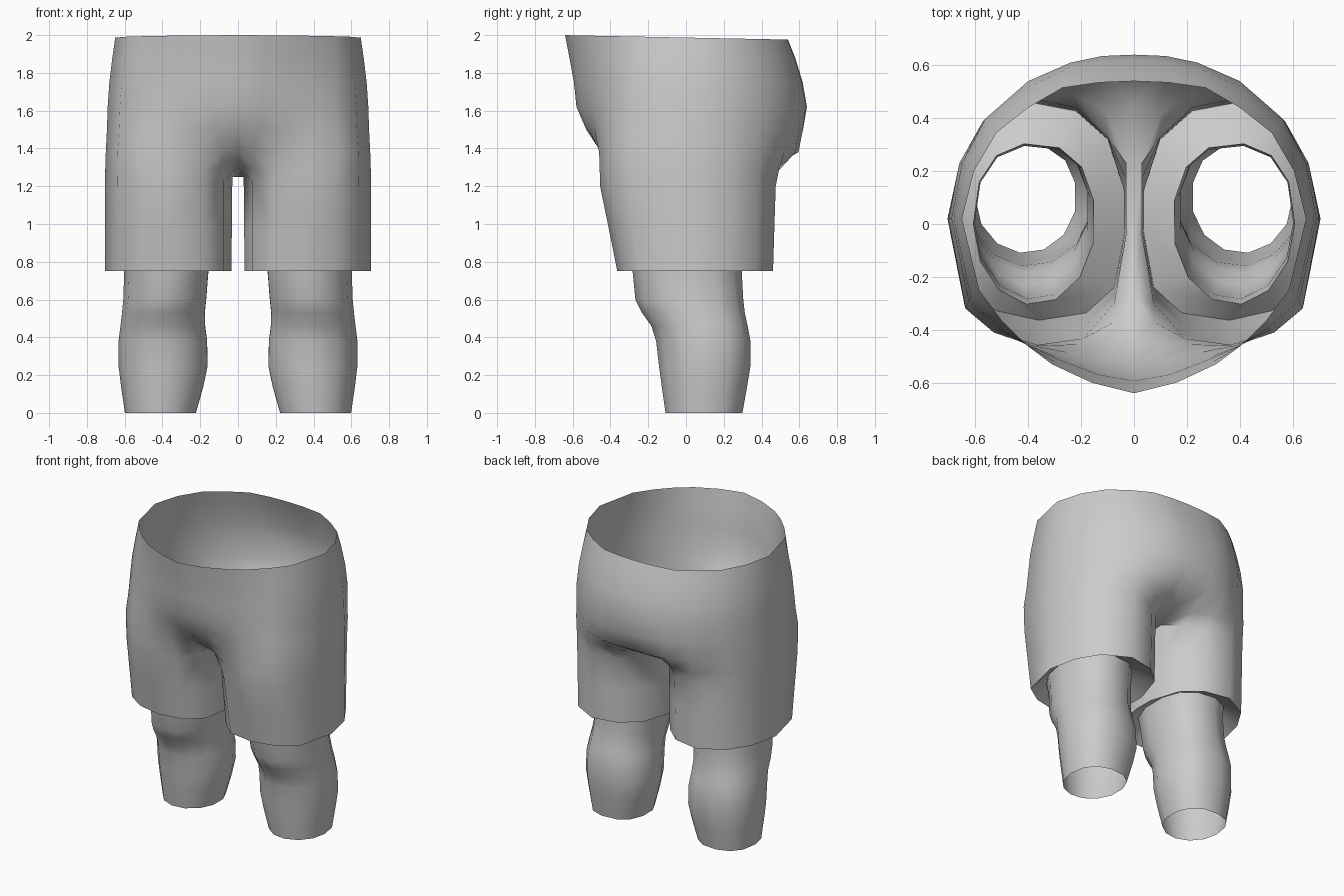
import bpy, bmesh, math

if "Cube" in bpy.data.objects:
    bpy.data.objects.remove(bpy.data.objects["Cube"])

grey = bpy.data.materials.new("plain grey")
grey.diffuse_color = (0.6, 0.6, 0.6, 1)
grey.use_nodes = True
grey.node_tree.nodes["Principled BSDF"].inputs["Base Color"].default_value = grey.diffuse_color


def finish(bm, name, angle):
    """Turn a right-hand half into a mirrored, smooth-shaded object."""
    bmesh.ops.recalc_face_normals(bm, faces=bm.faces)
    mesh = bpy.data.meshes.new(name)
    bm.to_mesh(mesh)
    bm.free()
    mesh.materials.append(grey)
    ob = bpy.data.objects.new(name, mesh)
    bpy.context.collection.objects.link(ob)
    mod = ob.modifiers.new("Mirror", 'MIRROR')
    mod.use_clip = True
    mod.merge_threshold = 0.002
    bpy.ops.object.select_all(action='DESELECT')
    ob.select_set(True)
    bpy.context.view_layer.objects.active = ob
    bpy.ops.object.shade_smooth_by_angle(angle=math.radians(angle))
    return ob


def bridge(bm, a, b, closed):
    n = len(a)
    for i in range(n if closed else n - 1):
        j = (i + 1) % n
        bm.faces.new((a[i], a[j], b[j], b[i]))


def blend(a, b, t):
    return [tuple(p + (q - p) * t for p, q in zip(u, v)) for u, v in zip(a, b)]


def leg_ring(z, x0, x1, y0, y1):
    """Oval of 13 points from the inner side round the front, boxier behind."""
    pts = []
    for k in range(13):
        a = math.pi + (k + 0.5) / 13 * math.tau
        c, s = math.cos(a), math.sin(a)
        if s > 0:
            c, s = math.copysign(abs(c) ** 0.85, c), s ** 0.85
        pts.append(((x0 + x1) / 2 + (x1 - x0) / 2 * c * 1.01,
                    (y0 + y1) / 2 + (y1 - y0) / 2 * s, z))
    return pts


# Half outlines from front centre, round the hip, to back centre
waist = [(0, -.64), (.16, -.60), (.31, -.53), (.41, -.455), (.50, -.365),
         (.585, -.25), (.65, .02), (.605, .20), (.52, .345), (.40, .44),
         (.27, .515), (.13, .535), (0, .54)]
seat = [(0, -.58), (.13, -.56), (.28, -.505), (.41, -.455), (.52, -.39),
        (.625, -.29), (.69, .02), (.65, .23), (.56, .40), (.40, .54),
        (.24, .61), (.12, .635), (0, .64)]
groin = [(0, -.45), (.08, -.445), (.21, -.455), (.37, -.46), (.53, -.41),
         (.637, -.32), (.70, .02), (.66, .23), (.57, .39), (.40, .52),
         (.24, .58), (.12, .595), (0, .59)]
thigh = [(.03, -.04), (.075, -.30), (.18, -.42), (.36, -.455), (.52, -.41),
         (.64, -.31), (.705, .02), (.66, .23), (.57, .38), (.40, .475),
         (.22, .44), (.10, .33), (.03, .23)]
hem = [(x, y * (0.80 if y < 0 else 0.97)) for x, y in thigh]
hem[0], hem[-1] = (.035, -.02), (.035, .12)

# Shorts: waist down to the groin, then one leg, then the folded hem
bm = bmesh.new()


def ring(pts, z):
    return [bm.verts.new((p[0], p[1], z)) for p in pts]


top = ring(waist, 1.98)
for v in top:
    v.co.z = 1.987 - 0.02 * v.co.y
body = [top, ring(blend(waist, seat, 0.38), 1.88),
        ring(blend(waist, seat, 0.78), 1.75),
        ring(seat, 1.62),
        ring(blend(seat, groin, 0.4), 1.50), ring(groin, 1.38)]
under = ring(blend(groin, thigh, 0.65), 1.28)
under[0].co = (0, -.28, 1.30)
under[1].co = (.075, -.37, 1.30)
under[-1].co = (0, .44, 1.29)
upper = ring(thigh, 1.20)
upper[0].co.z = upper[-1].co.z = 1.25
upper[1].co.z = upper[-2].co.z = 1.23
body += [under, upper]
for a, b in zip(body, body[1:]):
    bridge(bm, a, b, False)

# Crotch strip between the legs
front = bm.verts.new((0, -.04, 1.25))
back = bm.verts.new((0, .23, 1.25))
bm.faces.new((under[0], upper[0], front))
bm.faces.new((under[-1], back, upper[-1]))
bm.faces.new((front, upper[0], upper[-1], back))

# Shorts leg and inner fold up to the knee
leg = [upper, ring(blend(thigh, hem, 0.5), 0.98), ring(hem, 0.752),
       ring(leg_ring(0, .15, .605, -.305, .305), 0.83)]
for a, b in zip(leg, leg[1:]):
    bridge(bm, a, b, True)
finish(bm, "shorts", 55)

# Lower legs: open tubes with knee and calf
bm = bmesh.new()
levels = [(.83, .15, .605, -.305, .305), (.75, .153, .60, -.285, .297),
          (.60, .165, .605, -.27, .305), (.53, .172, .612, -.235, .313),
          (.46, .170, .62, -.185, .328), (.38, .16, .63, -.16, .343),
          (.25, .157, .63, -.145, .343), (.14, .18, .617, -.13, .325),
          (0, .22, .597, -.11, .30)]
rings = [[bm.verts.new(p) for p in leg_ring(*lv)] for lv in levels]
for a, b in zip(rings, rings[1:]):
    bridge(bm, a, b, True)
finish(bm, "lower_legs", 40)
